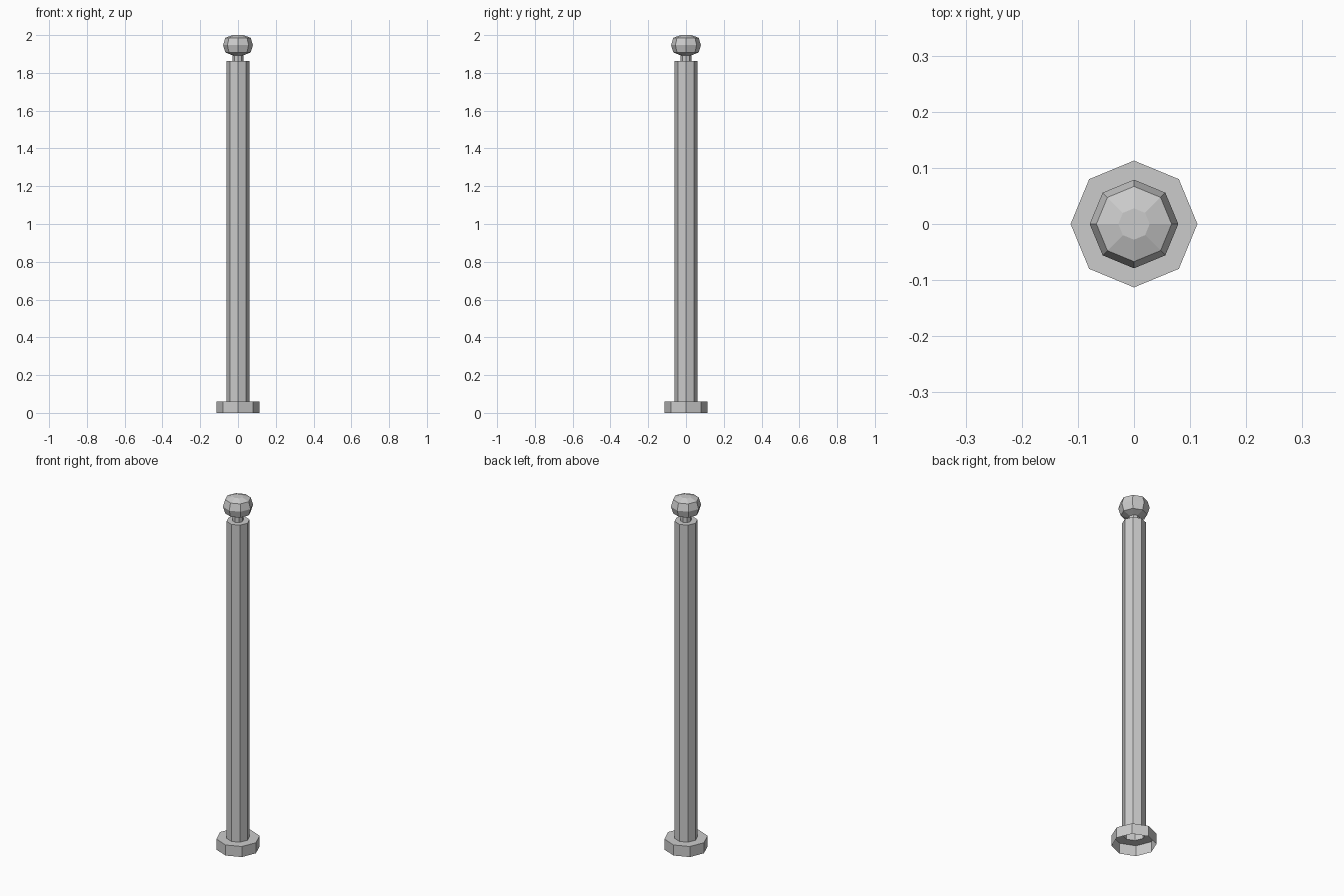
import bpy
import bmesh
from math import cos, sin, pi

if "Cube" in bpy.data.objects:
    bpy.data.objects.remove(bpy.data.objects["Cube"])

SIDES = 8


def lathe(name, profile, cap_top=False):
    """Revolve (radius, z) points, listed bottom to top, into a flat-faced shell."""
    bm = bmesh.new()
    rings = []
    for r, z in profile:
        rings.append([bm.verts.new((r * cos(2 * pi * i / SIDES), r * sin(2 * pi * i / SIDES), z))
                      for i in range(SIDES)])
    for low, high in zip(rings, rings[1:]):
        for i in range(SIDES):
            j = (i + 1) % SIDES
            bm.faces.new((low[i], low[j], high[j], high[i]))
    if cap_top:
        bm.faces.new(rings[-1])
    mesh = bpy.data.meshes.new(name)
    bm.to_mesh(mesh)
    bm.free()
    obj = bpy.data.objects.new(name, mesh)
    bpy.context.collection.objects.link(obj)
    return obj


# Base collar, open underneath
lathe("base_collar", [(0.113, 0), (0.113, 0.06), (0.06, 0.06)])

# Hollow post with a shoulder closing in to the neck
lathe("post", [(0.06, 0.06), (0.06, 1.862), (0.028, 1.862)])

# Neck and faceted knob
lathe("neck_and_knob", [(0.028, 1.862), (0.028, 1.893), (0.067, 1.908), (0.079, 1.947),
                        (0.067, 1.986), (0.028, 2.0)], cap_top=True)
